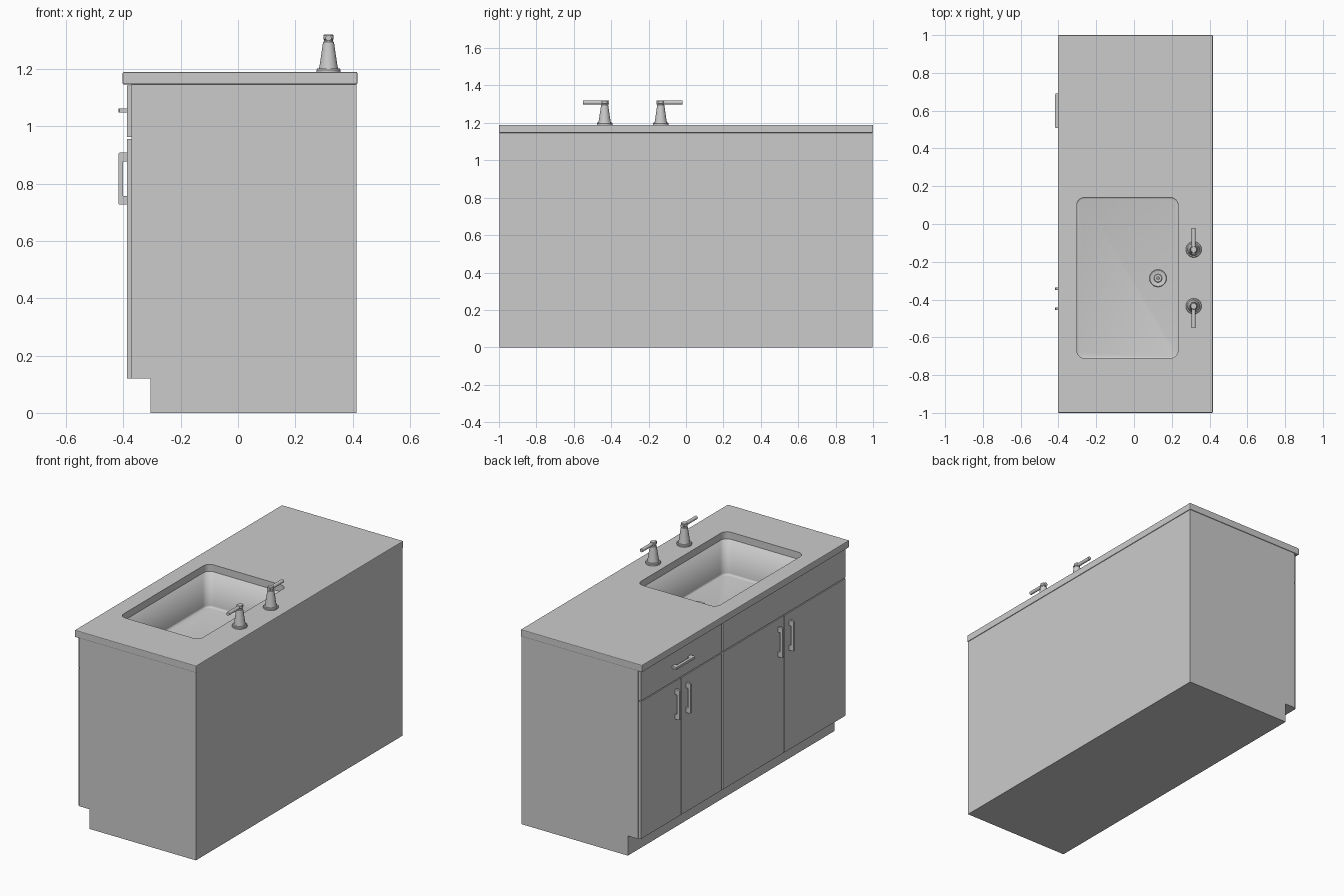
import bpy, bmesh
from math import sin, cos, pi
from mathutils import Matrix, Vector

if "Cube" in bpy.data.objects:
    bpy.data.objects.remove(bpy.data.objects["Cube"])


def finish(bm, name, angle=None):
    me = bpy.data.meshes.new(name)
    bm.to_mesh(me)
    bm.free()
    ob = bpy.data.objects.new(name, me)
    bpy.context.collection.objects.link(ob)
    bpy.ops.object.select_all(action='DESELECT')
    bpy.context.view_layer.objects.active = ob
    ob.select_set(True)
    if angle:
        bpy.ops.object.shade_smooth_by_angle(angle=angle)
    return ob


def prism_bm(pts, axis, a, b):
    """Extrude a 2D outline along axis 'y' (x,z points) or 'z' (x,y points)."""
    bm = bmesh.new()
    place = (lambda p: (p[0], a, p[1])) if axis == 'y' else (lambda p: (p[0], p[1], a))
    face = bm.faces.new([bm.verts.new(place(p)) for p in pts])
    new = bmesh.ops.extrude_face_region(bm, geom=[face])['geom']
    step = Vector((0, b - a, 0) if axis == 'y' else (0, 0, b - a))
    bmesh.ops.translate(bm, vec=step, verts=[g for g in new if isinstance(g, bmesh.types.BMVert)])
    bmesh.ops.recalc_face_normals(bm, faces=bm.faces)
    return bm


def box(name, x, y, z, bevel=0):
    bm = prism_bm([(x[0], y[0]), (x[1], y[0]), (x[1], y[1]), (x[0], y[1])], 'z', *z)
    if bevel:
        bmesh.ops.bevel(bm, geom=bm.edges[:], offset=bevel, segments=2, profile=0.5, affect='EDGES')
    return finish(bm, name)


def rounded_rect(x0, x1, y0, y1, r, n=6):
    pts = []
    corners = [(x1 - r, y1 - r), (x0 + r, y1 - r), (x0 + r, y0 + r), (x1 - r, y0 + r)]
    for i, (cx, cy) in enumerate(corners):
        for k in range(n + 1):
            t = (i + k / n) * pi / 2
            pts.append((cx + r * cos(t), cy + r * sin(t)))
    return pts


def lathe(name, profile, loc, n=32):
    bm = bmesh.new()
    vs = [bm.verts.new((r, 0, z)) for r, z in profile]
    es = [bm.edges.new(e) for e in zip(vs, vs[1:])]
    bmesh.ops.spin(bm, geom=vs + es, cent=(0, 0, 0), axis=(0, 0, 1), angle=2 * pi, steps=n)
    bmesh.ops.remove_doubles(bm, verts=bm.verts, dist=1e-5)
    bmesh.ops.recalc_face_normals(bm, faces=bm.faces)
    ob = finish(bm, name, 0.6)
    ob.location = loc
    return ob


def cut(ob, pts, z0, z1):
    cutter = finish(prism_bm(pts, 'z', z0, z1), 'cutter')
    m = ob.modifiers.new('opening', 'BOOLEAN')
    m.operation, m.solver, m.object = 'DIFFERENCE', 'EXACT', cutter
    bpy.context.view_layer.objects.active = ob
    bpy.ops.object.modifier_apply(modifier=m.name)
    bpy.data.objects.remove(cutter)


# Cabinet body with recessed toe kick
profile = [(-0.305, 0), (0.413, 0), (0.413, 1.149), (-0.372, 1.149), (-0.372, 0.12), (-0.305, 0.12)]
body = finish(prism_bm(profile, 'y', -0.996, 0.996), 'cabinet_body')
cut(body, rounded_rect(-0.32, 0.25, -0.725, 0.155, 0.05), 0.88, 1.3)

# Countertop with sink opening
top = box('countertop', (-0.403, 0.417), (-1, 1), (1.147, 1.19), 0.004)
cut(top, rounded_rect(-0.303, 0.233, -0.71, 0.14, 0.04), 1.0, 1.3)

# Sink basin: open shell with rounded floor edge
FLOOR = 0.925
bm = prism_bm(rounded_rect(-0.307, 0.237, -0.714, 0.144, 0.044), 'z', FLOOR, 1.147)
bmesh.ops.delete(bm, geom=[f for f in bm.faces if f.normal.z > 0.9], context='FACES_ONLY')
rim = [e for e in bm.edges if all(abs(v.co.z - FLOOR) < 1e-5 for v in e.verts)]
bmesh.ops.bevel(bm, geom=rim, offset=0.012, segments=3, profile=0.5, affect='EDGES')
bmesh.ops.reverse_faces(bm, faces=bm.faces)
basin = finish(bm, 'sink_basin', 0.6)
shell = basin.modifiers.new('thickness', 'SOLIDIFY')
shell.thickness, shell.offset = 0.005, -1

# Drain
lathe('sink_drain', [(0.046, 0), (0.043, 0.004), (0.035, 0.001), (0.022, 0.001),
                     (0.019, 0.004), (0.008, 0.004), (0.006, 0.007), (0, 0.007)], (0.127, -0.287, FLOOR))

# Tap handles: flared post with a lever pointing outward
for side, y, s in (('left', -0.135, 1), ('right', -0.435, -1)):
    lathe('tap_post_' + side, [(0, 0), (0.042, 0), (0.042, 0.008), (0.039, 0.012), (0.033, 0.013),
                               (0.030, 0.03), (0.019, 0.105), (0.015, 0.108), (0.015, 0.112),
                               (0.018, 0.115), (0.018, 0.128), (0.015, 0.131), (0, 0.131)], (0.316, y, 1.19))
    bm = bmesh.new()
    bmesh.ops.create_cone(bm, cap_ends=True, segments=20, radius1=0.0105, radius2=0.0105, depth=0.138,
                          matrix=Matrix.Translation((0.316, y + s * 0.046, 1.309)) @ Matrix.Rotation(pi / 2, 4, 'X'))
    finish(bm, 'tap_lever_' + side, 0.6)


# Bar pull, upright on doors or lying flat on drawers
def pull(name, y, z, flat=False):
    pts = [(0, -0.091), (-0.027, -0.091), (-0.031, -0.086), (-0.031, 0.086), (-0.027, 0.091), (0, 0.091),
           (0, 0.06), (-0.014, 0.06), (-0.014, -0.06), (0, -0.06)]
    bm = prism_bm(pts, 'y', -0.007, 0.007)
    if flat:
        bmesh.ops.rotate(bm, verts=bm.verts, cent=(0, 0, 0), matrix=Matrix.Rotation(pi / 2, 3, 'X'))
    ob = finish(bm, name)
    ob.location = (-0.387, y, z)


# Fronts: each bay has a drawer panel above a pair of doors
FRONT = (-0.387, -0.371)
for bay, y0, y1 in (('left', 0.21, 0.988), ('right', -0.988, 0.196)):
    mid = (y0 + y1) / 2
    box('drawer_front_' + bay, FRONT, (y0, y1), (0.963, 1.143))
    for half, a, b, s in (('a', mid + 0.003, y1, 1), ('b', y0, mid - 0.003, -1)):
        box(f'door_{bay}_{half}', FRONT, (a, b), (0.12, 0.957))
        pull(f'door_pull_{bay}_{half}', mid + s * 0.053, 0.818)
pull('drawer_pull', 0.599, 1.055, flat=True)
